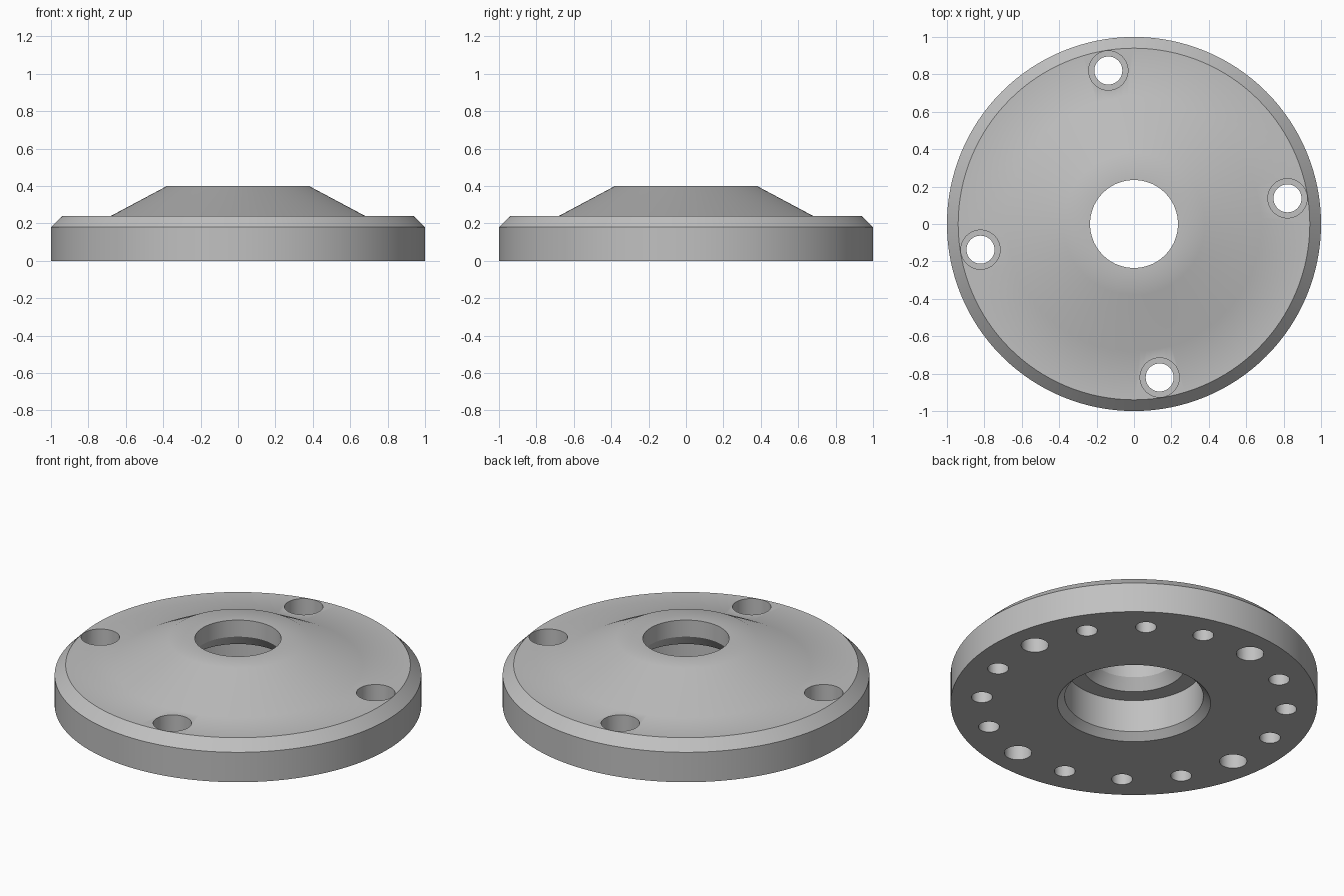
import bpy, bmesh
from math import sin, cos, radians, tau

cube = bpy.data.objects.get("Cube")
if cube:
    bpy.data.objects.remove(cube, do_unlink=True)

# One plain metal colour
metal = bpy.data.materials.new("grey metal")
grey = (0.53, 0.53, 0.53, 1)
metal.use_nodes = True
metal.diffuse_color = grey
metal.node_tree.nodes["Principled BSDF"].inputs["Base Color"].default_value = grey


def lathe(bm, profile, sides, x=0, y=0, ring=False):
    """Turn (radius, height) points round a vertical axis, as a ring or a capped plug."""
    rows = [[bm.verts.new((x + r * cos(tau * i / sides), y + r * sin(tau * i / sides), z))
             for i in range(sides)] for r, z in profile]
    pairs = list(zip(rows, rows[1:]))
    if ring:
        pairs.append((rows[-1], rows[0]))
    else:
        bm.faces.new(rows[0])
        bm.faces.new(rows[-1])
    for a, b in pairs:
        for i in range(sides):
            j = (i + 1) % sides
            bm.faces.new((a[i], a[j], b[j], b[i]))


def finish(bm, name):
    bmesh.ops.recalc_face_normals(bm, faces=bm.faces)
    mesh = bpy.data.meshes.new(name)
    bm.to_mesh(mesh)
    bm.free()
    mesh.materials.append(metal)
    obj = bpy.data.objects.new(name, mesh)
    bpy.context.collection.objects.link(obj)
    return obj


# Flange body: chamfered rim, raised hub, stepped centre bore
body = bmesh.new()
lathe(body, [(1, 0), (1, 0.18), (0.94, 0.24), (0.68, 0.24), (0.38, 0.4), (0.235, 0.4),
             (0.235, 0.3), (0.28, 0.235), (0.378, 0.235), (0.378, 0.04), (0.418, 0)],
      128, ring=True)
flange = finish(body, "flange")

# Bolt circle: every fourth hole is a counterbored through hole, the rest are blind
plugs = bmesh.new()
for k in range(16):
    angle = radians(9.5 + 22.5 * k)
    if k % 4 == 0:
        shape = [(0.075, -0.1), (0.075, 0.12), (0.105, 0.12), (0.105, 0.5)]
    else:
        shape = [(0.057, -0.1), (0.057, 0.13)]
    lathe(plugs, shape, 40, 0.832 * cos(angle), 0.832 * sin(angle))
cutter = finish(plugs, "hole_cutter")
cutter.hide_render = True

cut = flange.modifiers.new("bolt holes", "BOOLEAN")
cut.operation = "DIFFERENCE"
cut.solver = "EXACT"
cut.object = cutter

bpy.ops.object.select_all(action="DESELECT")
flange.select_set(True)
bpy.context.view_layer.objects.active = flange
bpy.ops.object.modifier_apply(modifier=cut.name)
bpy.data.objects.remove(cutter, do_unlink=True)

# Smooth turned surfaces, crisp machined edges
bpy.ops.object.shade_smooth_by_angle(angle=radians(30))
